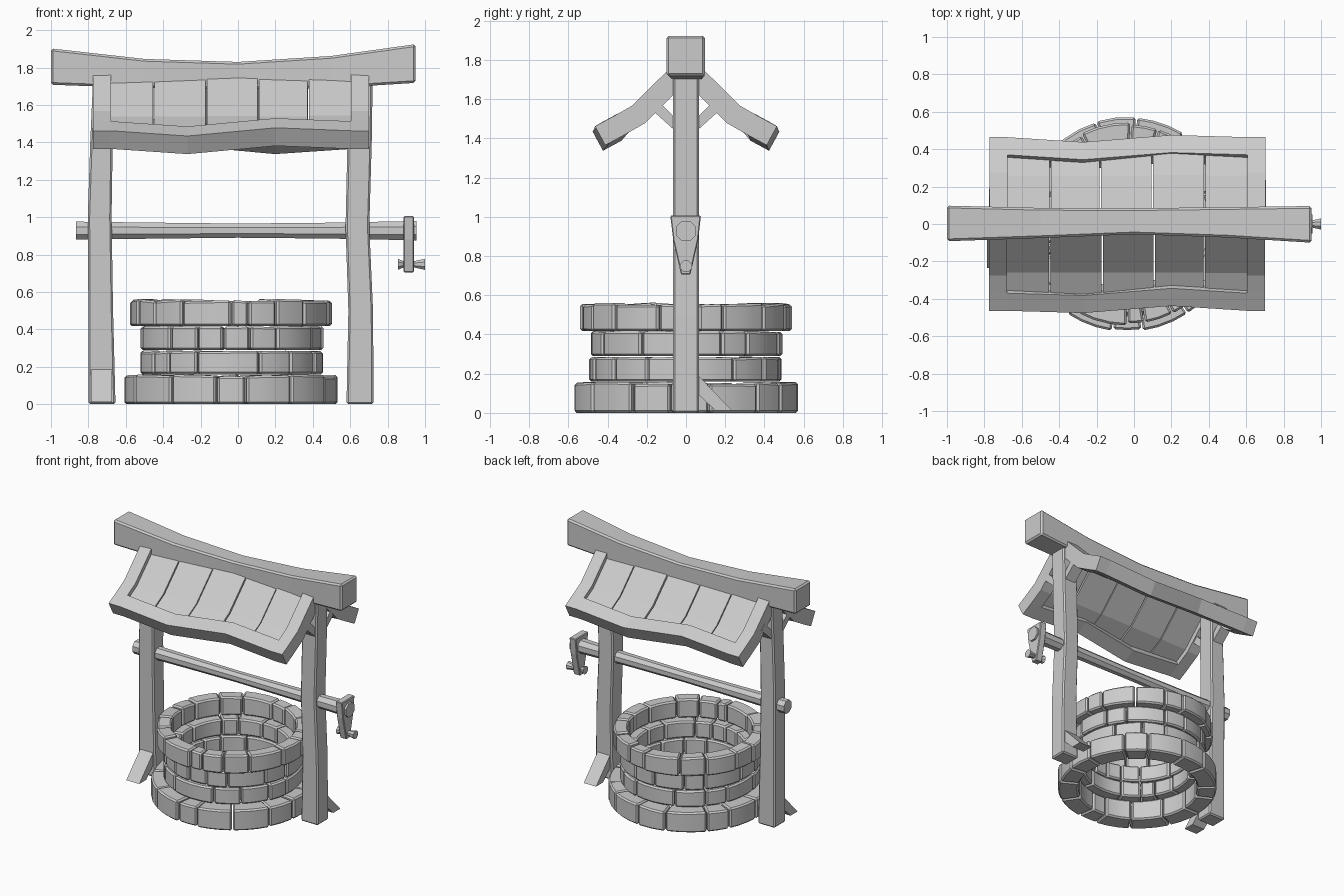
import bpy, bmesh, random
from math import sin, cos, pi, radians
from mathutils import Matrix

if "Cube" in bpy.data.objects:
    bpy.data.objects.remove(bpy.data.objects["Cube"])

random.seed(4)
CX = -0.036  # centre line of well, posts and roof


def loft(bm, loops):
    """Skin a chain of equal-length closed loops and cap both ends."""
    rings = [[bm.verts.new(p) for p in loop] for loop in loops]
    n = len(rings[0])
    for a, b in zip(rings, rings[1:]):
        for i in range(n):
            bm.faces.new((a[i], a[(i + 1) % n], b[(i + 1) % n], b[i]))
    bm.faces.new(rings[0])
    bm.faces.new(rings[-1])


def finish(name, bm, bevel=0, smooth=False, fix=True):
    if fix:
        bmesh.ops.recalc_face_normals(bm, faces=bm.faces)
    if bevel:
        edges = [e for e in bm.edges if e.is_manifold and e.calc_face_angle() > 0.75]
        bmesh.ops.bevel(bm, geom=edges, offset=bevel, segments=1, affect='EDGES', profile=0.5)
    me = bpy.data.meshes.new(name)
    bm.to_mesh(me)
    bm.free()
    ob = bpy.data.objects.new(name, me)
    bpy.context.collection.objects.link(ob)
    if smooth:
        bpy.ops.object.select_all(action='DESELECT')
        ob.select_set(True)
        bpy.context.view_layer.objects.active = ob
        bpy.ops.object.shade_smooth_by_angle(angle=radians(25))
    return ob


def lofted(name, loops, bevel=0, smooth=False):
    bm = bmesh.new()
    loft(bm, loops)
    return finish(name, bm, bevel, smooth)


def slab(name, x0, x1, profile, bevel=0):
    """Extrude a (y, z) profile along x."""
    return lofted(name, [[(x, y, z) for y, z in profile] for x in (x0, x1)], bevel)


# stone courses: inner radius, outer radius, bottom, top, jitter, start angle, brick widths
def course(name, r0, r1, z0, z1, jit, start, widths):
    bm = bmesh.new()
    k = 360 / sum(widths)
    a = start
    for w in widths:
        w *= k
        segs = max(2, round(w / 9))
        gap = 0.4
        ro = r1 - random.uniform(0, 0.012)
        ta, tb = z1 - random.uniform(0, jit), z1 - random.uniform(0, jit)
        loops = []
        for i in range(segs + 1):
            t = i / segs
            an = radians(a + gap + (w - 2 * gap) * t)
            top = ta + (tb - ta) * t
            loops.append([(CX + r * cos(an), r * sin(an), z)
                          for r, z in ((r0, z0), (ro, z0), (ro, top), (r0, top))])
        loft(bm, loops)
        a += w
    finish(name, bm, 0.011, True)


course("stone_course_base", 0.43, 0.578, 0.0, 0.16, 0.016, 206,
       (30, 26, 16, 26, 27, 21, 20, 28, 18, 27, 22, 30, 17, 25, 27))
course("stone_course_lower", 0.38, 0.495, 0.16, 0.287, 0.008, 227,
       (21, 40, 23, 25, 18, 36, 24, 20, 38, 26, 19, 33, 22, 15))
course("stone_course_upper", 0.38, 0.495, 0.29, 0.418, 0.008, 228,
       (20, 17, 17, 18, 32, 22, 28, 18, 34, 20, 26, 17, 35, 22, 34))
course("stone_course_rim", 0.435, 0.543, 0.418, 0.563, 0.014, 220,
       (21, 29, 10, 17, 20, 28, 22, 14, 27, 24, 16, 29, 20, 25, 18, 22, 18))


# posts: height, left x, right x
def post(name, stations):
    loops = [[(a, -0.067, z), (b, -0.067, z), (b, 0.067, z), (a, 0.067, z)]
             for z, a, b in stations]
    lofted(name, loops, 0.01)


post("left_post", [(0, -0.80, -0.655), (0.5, -0.80, -0.668), (1.0, -0.803, -0.676),
                   (1.4, -0.79, -0.67), (1.74, -0.775, -0.675)])
post("right_post", [(0, 0.58, 0.725), (0.5, 0.59, 0.722), (0.95, 0.575, 0.702),
                    (1.4, 0.585, 0.715), (1.74, 0.60, 0.72)])

# foot braces: front of the left post, back of the right post
foot = [(0.03, 0.225), (0.235, 0.012), (0.15, 0.012), (0.03, 0.125)]
slab("left_foot_brace", -0.785, -0.675, [(-y, z) for y, z in foot])
slab("right_foot_brace", 0.60, 0.705, foot)

# sagging ridge beam: x, front y, back y, bottom z, top z
beam = [(-1.0, -0.092, 0.098, 1.708, 1.902), (-0.5, -0.075, 0.086, 1.69, 1.846),
        (0.0, -0.055, 0.084, 1.685, 1.830), (0.5, -0.072, 0.09, 1.69, 1.862),
        (0.95, -0.10, 0.096, 1.718, 1.925)]
lofted("ridge_beam", [[(x, f, b), (x, k, b), (x, k, t), (x, f, t)]
                      for x, f, k, b, t in beam], 0.012)


def octagon_rod(name, stations, zc, n=8):
    """Rod along x from (x, radius) stations."""
    lofted(name, [[(x, r * cos(2 * pi * (i + .5) / n), zc + r * sin(2 * pi * (i + .5) / n))
                   for i in range(n)] for x, r in stations])


# axle, crank arm and spool-shaped handle
octagon_rod("axle", [(-0.865, 0.052), (-0.5, 0.047), (0, 0.041), (0.5, 0.046), (0.955, 0.056)], 0.928)
slab("crank_arm", 0.885, 0.94, [(-0.08, 1.006), (0.076, 1.006), (0.062, 0.88),
                                (0.022, 0.705), (-0.025, 0.705), (-0.065, 0.88)], 0.005)
octagon_rod("crank_handle", [(0.855, 0.032), (0.885, 0.018), (0.94, 0.018), (1.0, 0.032)], 0.748)

# roof slope in (y, z), ridge to eave
SLOPE = [(-0.03, 1.81), (-0.275, 1.567), (-0.37, 1.513), (-0.464, 1.462)]
COLS = [-0.775, -0.68, -0.27, 0.2, 0.605, 0.70]
WAVE = [(0, 0), (0, 0), (-0.012, -0.028), (0.026, 0.016), (0, 0), (0, 0)]


def sheet(name, grid, keep, thick, back):
    """Solidified sheet from a grid of points; the back copy is turned half round."""
    bm = bmesh.new()
    vs = [[bm.verts.new(p) for p in col] for col in grid]
    for i in range(len(vs) - 1):
        for j in range(len(vs[0]) - 1):
            if keep(i, j):
                bm.faces.new((vs[i][j], vs[i][j + 1], vs[i + 1][j + 1], vs[i + 1][j]))
    bmesh.ops.delete(bm, geom=[v for v in bm.verts if not v.link_faces], context='VERTS')
    ob = finish(name, bm, fix=False)
    if back:
        ob.data.transform(Matrix.Translation((2 * CX, 0, 0)) @ Matrix.Rotation(pi, 4, 'Z'))
    mod = ob.modifiers.new("thickness", 'SOLIDIFY')
    mod.thickness, mod.offset, mod.use_even_offset = thick, -1, True


SEAMS = [-0.69, -0.45, -0.17, 0.108, 0.375, 0.615]
for side, back in (("front", False), ("back", True)):
    # frame: side rails plus wavy eave rail
    frame = [[(x, y + (w[0] if j > 1 else 0), z + (w[1] if j > 1 else 0))
              for j, (y, z) in enumerate(SLOPE)] for x, w in zip(COLS, WAVE)]
    sheet(side + "_roof_frame", frame, lambda i, j: i in (0, 4) or j == 2, 0.11, back)
    # planks recessed in the frame
    for n, (a, b) in enumerate(zip(SEAMS, SEAMS[1:])):
        d = 0.03 + random.uniform(-0.004, 0.004)
        plank = [[(x, y + d * 0.5, z - d * 0.85)
                  for y, z in (SLOPE[0], SLOPE[1], (-0.405, 1.494))]
                 for x in (a + 0.004, b - 0.004)]
        sheet("%s_roof_plank_%d" % (side, n + 1), plank, lambda i, j: True, 0.04, back)

# short struts between posts and roof
strut = [(0.04, 1.425), (0.19, 1.56), (0.15, 1.60), (0.04, 1.49)]
for end, x0, x1 in (("left", -0.775, -0.69), ("right", 0.61, 0.70)):
    slab(end + "_back_strut", x0, x1, strut)
    slab(end + "_front_strut", x0, x1, [(-y, z) for y, z in strut])
